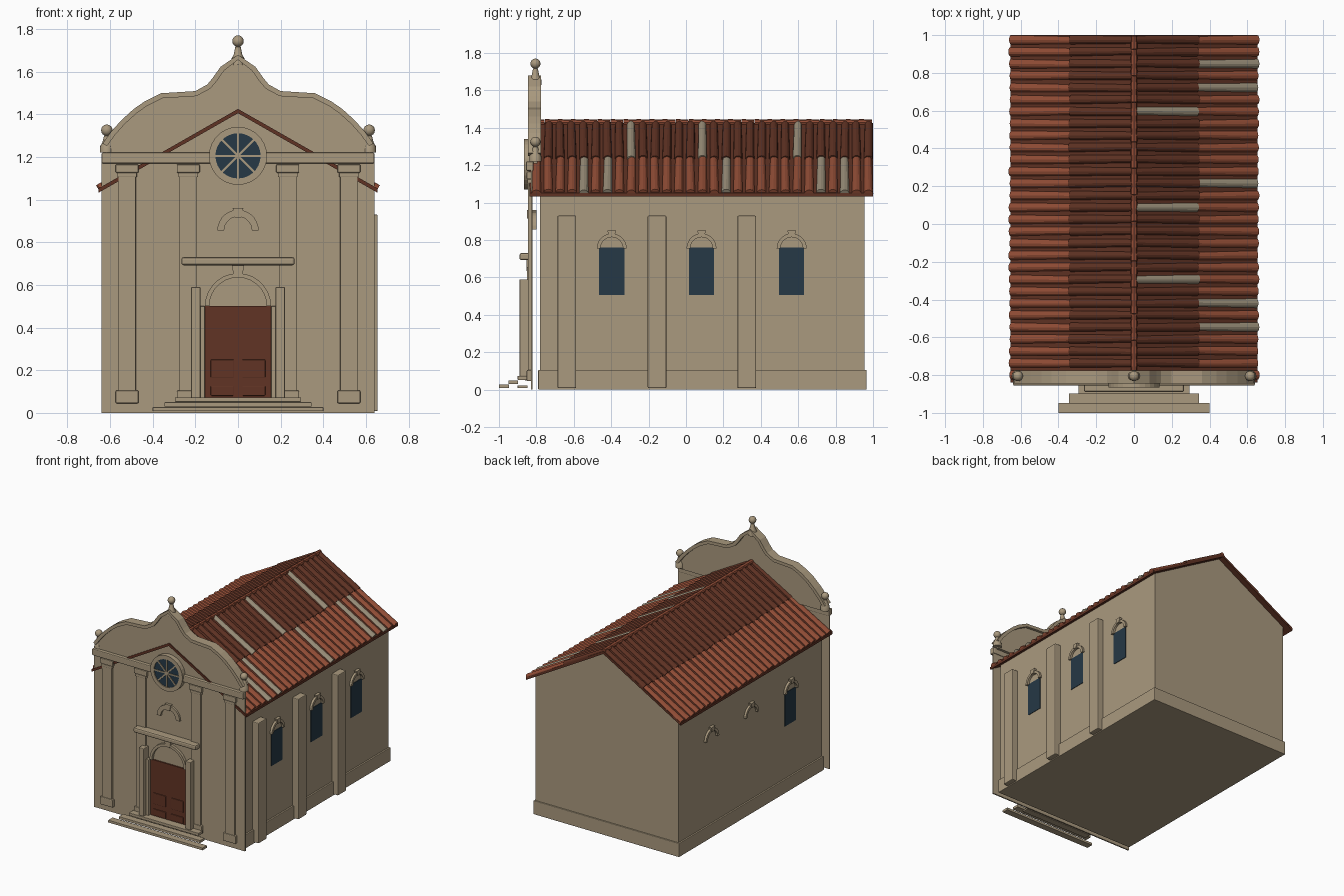
import bpy, bmesh, math, random
from mathutils import Matrix, Vector

random.seed(4)
cube = bpy.data.objects.get("Cube")
if cube:
    bpy.data.objects.remove(cube)


def material(name, rgb):
    m = bpy.data.materials.new(name)
    m.use_nodes = True
    m.diffuse_color = (*rgb, 1)
    m.node_tree.nodes["Principled BSDF"].inputs["Base Color"].default_value = (*rgb, 1)
    return m


STONE = material("warm_stone", (0.40, 0.32, 0.21))
PALE = material("weathered_tile", (0.32, 0.27, 0.19))
TERRA = material("terracotta", (0.29, 0.075, 0.037))
DARK = material("dark_tile", (0.115, 0.032, 0.017))
DOOR = material("door_wood", (0.12, 0.034, 0.018))
GLASS = material("blue_glass", (0.019, 0.04, 0.061))


def finish(name, bm, *mats, bevel=0):
    bmesh.ops.recalc_face_normals(bm, faces=bm.faces)
    mesh = bpy.data.meshes.new(name)
    bm.to_mesh(mesh)
    bm.free()
    for m in mats:
        mesh.materials.append(m)
    ob = bpy.data.objects.new(name, mesh)
    bpy.context.collection.objects.link(ob)
    if bevel:
        mod = ob.modifiers.new("soft_edge", "BEVEL")
        mod.width, mod.segments = bevel, 2
    return ob


def box(name, x, y, z, mat=STONE, bevel=0):
    bm = bmesh.new()
    bmesh.ops.create_cube(bm, size=1)
    for v in bm.verts:
        v.co = [r[0] if c < 0 else r[1] for c, r in zip(v.co, (x, y, z))]
    return finish(name, bm, mat, bevel=bevel)


def prism(name, pts, d0, d1, mat=STONE, side=False):
    """Extrude an outline along y, or along x when side is set."""
    bm = bmesh.new()
    rows = [[bm.verts.new((d, a, b) if side else (a, d, b)) for a, b in pts] for d in (d0, d1)]
    bm.faces.new(rows[0])
    bm.faces.new(rows[1][::-1])
    n = len(pts)
    for i in range(n):
        j = (i + 1) % n
        bm.faces.new((rows[0][i], rows[0][j], rows[1][j], rows[1][i]))
    return finish(name, bm, mat)


def arc(cx, cz, r, a0=0.0, a1=math.pi, n=14):
    return [(cx + r * math.cos(a0 + (a1 - a0) * i / n), cz + r * math.sin(a0 + (a1 - a0) * i / n))
            for i in range(n + 1)]


def arch(cx, cz, r0, r1, a0=0.0):
    return arc(cx, cz, r1, a0, a0 + math.pi) + arc(cx, cz, r0, a0, a0 + math.pi)[::-1]


def keystone(cx, z0, z1, w):
    return [(cx - w * 0.6, z0), (cx + w * 0.6, z0), (cx + w, z1), (cx - w, z1)]


def lathe(name, profile, x, y, segs=16):
    bm = bmesh.new()
    vs = [bm.verts.new((x + r, y, z)) for r, z in profile]
    es = [bm.edges.new(p) for p in zip(vs, vs[1:])]
    bmesh.ops.spin(bm, geom=vs + es, cent=(x, y, 0), axis=(0, 0, 1), angle=math.tau, steps=segs)
    bmesh.ops.remove_doubles(bm, verts=bm.verts, dist=0.0005)
    ob = finish(name, bm, STONE)
    bpy.context.view_layer.objects.active = ob
    ob.select_set(True)
    bpy.ops.object.shade_smooth_by_angle()
    ob.select_set(False)


# Nave with gabled ends, and its plinth
SLOPE, EAVE, HALF = 0.57, 0.655, 0.605
wall_top = 1.405 - SLOPE * HALF
prism("nave_walls", [(-HALF, 0.01), (HALF, 0.01), (HALF, wall_top), (0, 1.405), (-HALF, wall_top)],
      -0.78, 0.955)
box("plinth", (-0.617, 0.617), (-0.79, 0.965), (0, 0.105), bevel=0.004)

# Buttresses stand on the left wall only
for i, y in enumerate((-0.637, -0.155, 0.325)):
    box(f"buttress_{i}", (0.59, 0.655), (y - 0.05, y + 0.05), (0.008, 0.93), bevel=0.006)

# Side windows under hood arches
for s in (-1, 1):
    for i, y in enumerate((-0.397, 0.083, 0.565)):
        tag = f"{'left' if s > 0 else 'right'}_{i}"
        prism("window_hood_" + tag, arch(y, 0.755, 0.06, 0.08), s * 0.6, s * 0.622, side=True)
        prism("hood_keystone_" + tag, keystone(y, 0.815, 0.85, 0.023), s * 0.6, s * 0.628, side=True)
        if s > 0 or i == 0:
            box("side_window_" + tag, sorted((s * 0.6, s * 0.609)), (y - 0.067, y + 0.067),
                (0.505, 0.76), GLASS)

# Roof deck
deck = [(-EAVE, 1.405 - SLOPE * EAVE), (0, 1.405), (EAVE, 1.405 - SLOPE * EAVE)]
prism("roof_deck", deck + [(x, z + 0.02) for x, z in deck[::-1]], -0.838, 1.0, DARK)


# Courses of half-round tiles
def tile_course(name, s, x0, x1, r0, r1, lift, mat, pale):
    bm = bmesh.new()
    steps = 6
    for k in range(29):
        y = -0.8 + 0.0634 * k
        jig, drop = random.uniform(-0.004, 0.004), random.uniform(-0.004, 0.004)
        rings = []
        for x, r, dy in ((x0, r0, jig), (x1 + drop, r1, 0)):
            ring = []
            for i in range(steps + 1):
                a = math.pi * i / steps
                up = r * math.sin(a) + lift
                ring.append(bm.verts.new((s * (x + up * 0.495), y + dy + r * math.cos(a),
                                          1.42 - SLOPE * x + up * 0.869)))
            rings.append(ring)
        a, b = rings
        faces = [bm.faces.new((a[i], a[i + 1], b[i + 1], b[i])) for i in range(steps)]
        faces += [bm.faces.new(a), bm.faces.new(b), bm.faces.new((a[0], a[-1], b[-1], b[0]))]
        for f in faces:
            f.material_index = int(k in pale)
    finish(name, bm, mat, PALE)


for s, side in ((-1, "right"), (1, "left")):
    upper_pale, lower_pale = ((8, 14, 22), (4, 6, 16, 24, 26)) if s > 0 else ((), ())
    tile_course(f"upper_tiles_{side}", s, 0.0, 0.335, 0.021, 0.025, 0.0, DARK, upper_pale)
    tile_course(f"lower_tiles_{side}", s, 0.32, 0.65, 0.022, 0.026, -0.003, TERRA, lower_pale)

# Ridge caps
bm = bmesh.new()
for k in range(26):
    place = Matrix.Translation((0, -0.79 + 0.07 * k, 1.428)) @ Matrix.Rotation(math.pi / 2, 4, 'X')
    bmesh.ops.create_cone(bm, cap_ends=True, segments=8, radius1=0.015, radius2=0.019,
                          depth=0.069, matrix=place)
finish("ridge_caps", bm, TERRA)

# Front screen wall with its curved crest
crest = [(0, 1.655), (0.065, 1.605), (0.1, 1.555), (0.13, 1.52), (0.195, 1.485), (0.355, 1.475),
         (0.425, 1.44), (0.475, 1.405), (0.53, 1.355), (0.575, 1.305), (0.615, 1.25)]
whole = [(-x, z) for x, z in crest[:0:-1]] + crest
prism("front_wall", [(-0.64, 0), (-0.64, 1.2)] + whole + [(0.64, 1.2), (0.64, 0)], -0.83, -0.82)
prism("crest_wall", [(-0.615, 1.21)] + whole + [(0.615, 1.21)], -0.828, -0.795)
outer = []
for i, p in enumerate(whole):
    t = Vector(whole[min(i + 1, len(whole) - 1)]) - Vector(whole[max(i - 1, 0)])
    t.normalize()
    outer.append((p[0] - t.y * 0.024, p[1] + t.x * 0.024))
prism("crest_moulding", whole + outer[::-1], -0.845, -0.775)
box("cornice", (-0.64, 0.64), (-0.855, -0.815), (1.17, 1.22), bevel=0.006)

# Finials with ball tops
ball = [(0.027 * math.sin(a), -0.027 * math.cos(a)) for a in [math.pi * i / 8 for i in range(9)]]
for name, x, zc, foot in (("top", 0, 1.743, 1.63), ("left", 0.615, 1.325, 1.22),
                          ("right", -0.615, 1.325, 1.22)):
    lathe(f"{name}_finial", [(0, foot), (0.033, foot), (0.031, foot + 0.03), (0.02, foot + 0.05),
                             (0.013, zc - 0.027), (0, zc - 0.022)], x, -0.805)
    lathe(f"{name}_ball", [(r, zc + z) for r, z in ball], x, -0.805)

# Front pilasters with bases and capitals, and the door jambs
for s, side in ((-1, "right"), (1, "left")):
    for name, c in (("inner", 0.233), ("outer", 0.52)):
        def span(w):
            return (s * c - w, s * c + w)
        box(f"{name}_pilaster_{side}", span(0.041), (-0.845, -0.825), (0.05, 1.16), bevel=0.003)
        box(f"{name}_base_{side}", span(0.054), (-0.852, -0.825), (0.045, 0.105), bevel=0.006)
        box(f"{name}_capital_{side}", span(0.054), (-0.852, -0.825), (1.125, 1.165), bevel=0.006)
        box(f"{name}_neck_{side}", span(0.046), (-0.849, -0.825), (1.105, 1.125), bevel=0.003)
    box(f"door_jamb_{side}", sorted((s * 0.176, s * 0.22)), (-0.89, -0.825), (0.07, 0.59), bevel=0.005)
    box(f"jamb_trim_{side}", sorted((s * 0.155, s * 0.178)), (-0.86, -0.825), (0.07, 0.5), bevel=0.003)
    # Raised door panels
    for z0, z1 in ((0.165, 0.25), (0.08, 0.127)):
        box(f"door_panel_{side}", sorted((s * 0.02, s * 0.128)), (-0.846, -0.835), (z0, z1), DOOR, 0.004)

# Door, its arch and lintel
box("door", (-0.157, 0.157), (-0.84, -0.825), (0.065, 0.5), DOOR)
prism("door_arch", arch(0, 0.5, 0.135, 0.155), -0.85, -0.825)
prism("door_keystone", keystone(0, 0.635, 0.695, 0.03), -0.853, -0.825)
box("lintel", (-0.265, 0.265), (-0.89, -0.825), (0.692, 0.73), bevel=0.01)
prism("niche_arch", arch(0, 0.855, 0.065, 0.097), -0.845, -0.8)
prism("niche_keystone", keystone(0, 0.915, 0.96, 0.025), -0.85, -0.8)

# Round window with spokes
CZ = 1.205
prism("round_glass", arc(0, CZ, 0.112, 0, math.tau * 23 / 24, 23), -0.859, -0.825, GLASS)
for i in (0, 1):
    prism(f"round_frame_{i}", arch(0, CZ, 0.106, 0.136, math.pi * i), -0.866, -0.825)
for i in range(4):
    spoke = box(f"spoke_{i}", (-0.108, 0.108), (-0.864, -0.855), (-0.005, 0.005))
    spoke.rotation_euler.y = math.pi * i / 4
    spoke.location.z = CZ

# Entrance steps
for name, w, y0, z0, z1 in (("lower", 0.4, -1.0, 0.008, 0.027), ("middle", 0.345, -0.95, 0.03, 0.05),
                            ("upper", 0.295, -0.9, 0.052, 0.073), ("foot", 0.295, -0.9, 0.008, 0.022)):
    box(f"{name}_step", (-w, w), (y0, y0 + 0.053), (z0, z1), bevel=0.002)
box("threshold", (-0.2, 0.2), (-0.86, -0.825), (0.05, 0.073))
